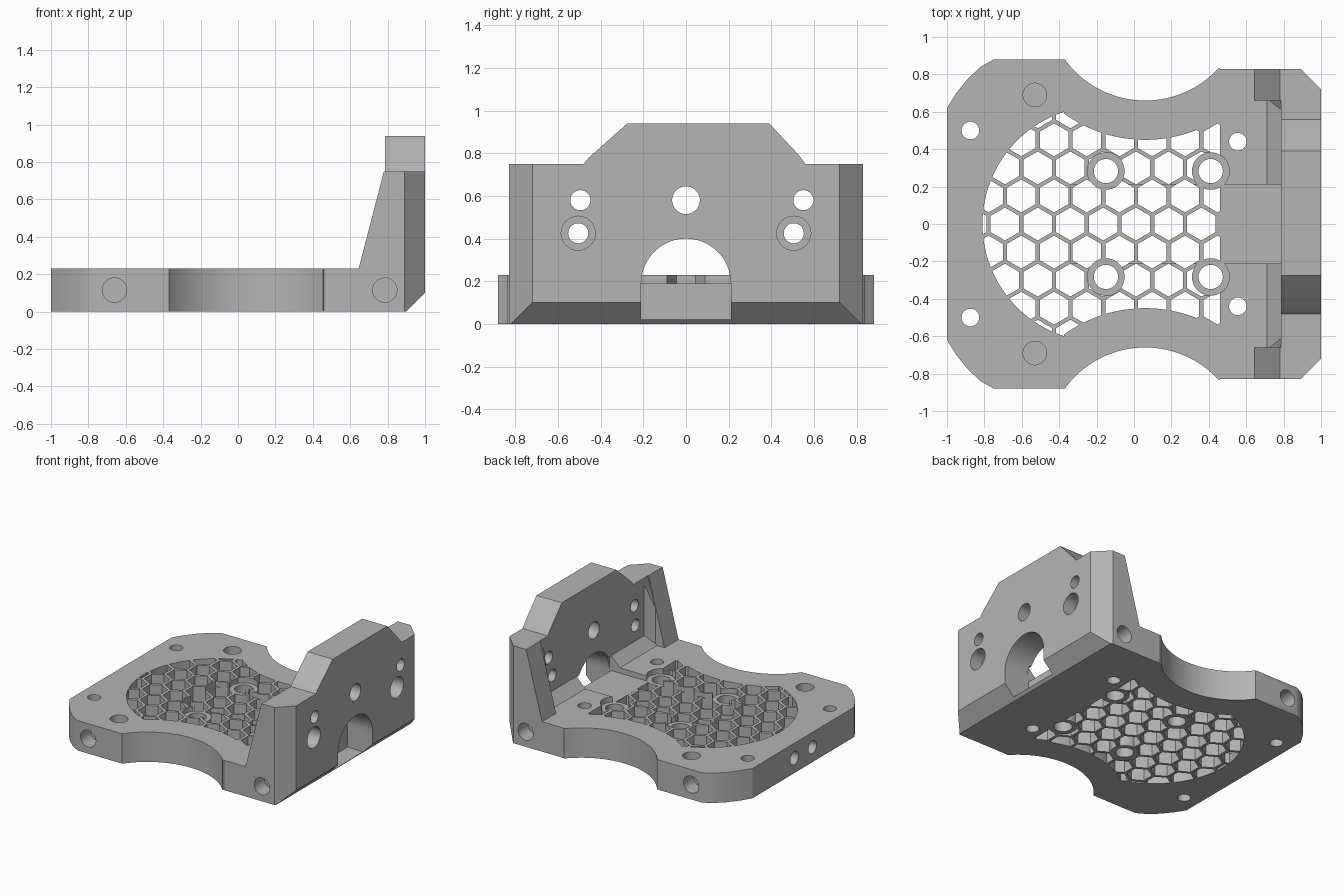
import bpy, bmesh, math
from mathutils import Vector

cube = bpy.data.objects.get("Cube")
if cube:
    bpy.data.objects.remove(cube)

grey = bpy.data.materials.new("matte grey")
grey.use_nodes = True
grey.diffuse_color = (0.46, 0.46, 0.46, 1)
grey.node_tree.nodes["Principled BSDF"].inputs["Base Color"].default_value = grey.diffuse_color

AXES = {"x": lambda u, v, w: (w, u, v),   # profile in y, z
        "y": lambda u, v, w: (u, w, v),   # profile in x, z
        "z": lambda u, v, w: (u, v, w)}   # profile in x, y


def prisms(name, outlines, lo, hi, axis="z"):
    """Extrude one or more closed outlines along an axis into one object."""
    bm = bmesh.new()
    for pts in outlines:
        ends = [[bm.verts.new(AXES[axis](u, v, w)) for u, v in pts] for w in (lo, hi)]
        n = len(pts)
        bm.faces.new(ends[0])
        bm.faces.new(ends[1])
        for i in range(n):
            j = (i + 1) % n
            bm.faces.new((ends[0][i], ends[0][j], ends[1][j], ends[1][i]))
    bmesh.ops.recalc_face_normals(bm, faces=bm.faces)
    return finish(name, bm)


def hull(name, pts):
    bm = bmesh.new()
    for p in pts:
        bm.verts.new(p)
    bmesh.ops.convex_hull(bm, input=bm.verts)
    bmesh.ops.recalc_face_normals(bm, faces=bm.faces)
    return finish(name, bm)


def finish(name, bm):
    mesh = bpy.data.meshes.new(name)
    bm.to_mesh(mesh)
    bm.free()
    mesh.materials.append(grey)
    ob = bpy.data.objects.new(name, mesh)
    bpy.context.collection.objects.link(ob)
    return ob


def combine(target, tool, operation="DIFFERENCE"):
    mod = target.modifiers.new(operation, "BOOLEAN")
    mod.operation, mod.solver, mod.object = operation, "EXACT", tool
    bpy.context.view_layer.objects.active = target
    bpy.ops.object.modifier_apply(modifier=mod.name)
    bpy.data.objects.remove(tool)


def arc(cx, cy, r, a, b, n=32):
    """Points from angle a to angle b, in degrees."""
    angles = [math.radians(a + (b - a) * i / n) for i in range(n + 1)]
    return [(cx + r * math.cos(t), cy + r * math.sin(t)) for t in angles]


def circle(cx, cy, r, n=40):
    return arc(cx, cy, r, 0, 360, n)[:-1]


def box(u0, u1, v0, v1):
    return [(u0, v0), (u1, v0), (u1, v1), (u0, v1)]


def mirrored(half):
    """Close an outline whose upper half runs from left to right."""
    return half + [(x, -y) for x, y in reversed(half)]


TOP, WALL_X, SIDE = 0.23, 0.785, 0.83

# Base plate with rounded left corners and a waist
left_corner = [(-1, 0.62), (-0.95, 0.70), (-0.89, 0.775), (-0.82, 0.84), (-0.75, 0.88)]
waist = arc(0.06, 1.19, 0.53, 216, 318)
body = prisms("bracket_body", [mirrored(
    left_corner + [(-0.37, 0.88)] + waist + [(0.46, SIDE), (0.89, SIDE), (1, 0.72)])], 0, TOP)

# Upright wall with a raised middle
wall = prisms("wall", [[(-SIDE, 0), (SIDE, 0), (SIDE, 0.75), (0.56, 0.75), (0.53, 0.79),
                        (0.39, 0.94), (-0.275, 0.94), (-0.455, 0.78), (-0.48, 0.75),
                        (-SIDE, 0.75)]], WALL_X, 1, "x")
for s in (-1, 1):
    combine(wall, prisms("corner_cutter", [[(0.89, s * SIDE), (1, s * 0.72), (1.1, s * 0.62),
                                            (1.1, s * 0.95), (0.77, s * 0.95)]], -1, 2))
combine(body, wall, "UNION")

# Side gussets, their inner fillets and the fillet along the foot of the wall
for s in (-1, 1):
    gusset = prisms("gusset", [[(0.645, 0.1), (0.645, TOP), (0.78, 0.75), (0.85, 0.75),
                                (0.85, 0.1)]], s * 0.66, s * SIDE, "y")
    combine(body, gusset, "UNION")
    fillet = hull("gusset_fillet", [(x, s * y, z) for x, y, z in (
        (0.71, 0.67, 0.2), (0.8, 0.67, 0.2), (0.8, 0.6, 0.2),
        (0.71, 0.67, 0.48), (0.785, 0.67, 0.74), (0.8, 0.6, 0.74), (0.8, 0.67, 0.74))])
    combine(body, fillet, "UNION")
    foot = prisms("foot_fillet", [[(0.71, 0.15), (0.71, TOP), (0.8, 0.32), (0.8, 0.15)]],
                  s * 0.21, s * 0.7, "y")
    combine(body, foot, "UNION")

# Bevel under the wall, shallow cable channel and arched opening
combine(body, prisms("bevel_cutter", [[(0.8, -0.1), (0.9, 0), (1, 0.1), (1.1, 0.2),
                                       (1.1, -0.1)]], -1, 1, "y"))
combine(body, prisms("channel_cutter", [box(-0.34, 0.8, -0.21, 0.21)], 0.19, 0.3))
arch = [(-0.21, 0.02), (0.21, 0.02)] + arc(0, 0.19, 0.21, 0, 180)
combine(body, prisms("arch_cutter", [arch], WALL_X, 1.1, "x"))

# Honeycomb openings, trimmed to the plate's inner region and around the bosses
PITCH, ROW, RADIUS = 0.175, 0.15, 0.088
cells = []
for row in range(-4, 5):
    for col in range(-5, 5):
        cx = 0.01 + PITCH * (col + 0.5 * (row % 2))
        cells.append(arc(cx, row * ROW, RADIUS, 30, 330, 5))
honeycomb = prisms("honeycomb_cutter", cells, -0.1, 0.4)
bulge = arc(-0.18, 0, 0.63, 180, 108)
inner_waist = arc(0.06, 1.19, 0.74, 234, 302.7)
combine(honeycomb, prisms("region", [mirrored(bulge[1:] + inner_waist)], -0.2, 0.5), "INTERSECT")
bosses = [(x, s * 0.283) for x in (-0.15, 0.41) for s in (-1, 1)]
combine(honeycomb, prisms("bosses", [circle(x, y, 0.1) for x, y in bosses], -0.3, 0.6))
combine(body, honeycomb)

# Holes through the plate, with countersunk bosses
combine(body, prisms("counterbores", [circle(x, y, 0.1) for x, y in bosses], 0.19, 0.4))
holes = [circle(x, y, 0.065) for x, y in bosses]
holes += [circle(x, s * y, 0.047) for x, y in ((-0.875, 0.5), (0.555, 0.44)) for s in (-1, 1)]
combine(body, prisms("plate_holes", holes, -0.1, 0.4))

# Blind pockets in the top and in the sides
combine(body, prisms("top_pockets", [circle(-0.53, s * 0.69, 0.063) for s in (-1, 1)], 0.11, 0.4))
for s in (-1, 1):
    for x, edge in ((-0.66, 0.88), (0.785, SIDE)):
        combine(body, prisms("side_pocket", [circle(x, 0.115, 0.065)],
                             s * (edge - 0.12), s * (edge + 0.1), "y"))

# Cable holes in the left edge
combine(body, prisms("edge_holes", [circle(s * 0.11, 0.115, 0.05) for s in (-1, 1)],
                     -1.1, -0.76, "x"))

# Holes through the wall, the lower pair counterbored from outside
combine(body, prisms("wall_holes", [circle(0, 0.58, 0.065), circle(-0.495, 0.58, 0.047),
                                    circle(0.55, 0.58, 0.047), circle(-0.505, 0.425, 0.047),
                                    circle(0.505, 0.425, 0.047)], 0.55, 1.1, "x"))
combine(body, prisms("wall_counterbores", [circle(s * 0.505, 0.425, 0.08) for s in (-1, 1)],
                     0.9, 1.1, "x"))

# Smooth the curved walls and keep the edges sharp
bpy.ops.object.select_all(action="DESELECT")
body.select_set(True)
bpy.context.view_layer.objects.active = body
bpy.ops.object.shade_smooth_by_angle(angle=math.radians(30))
